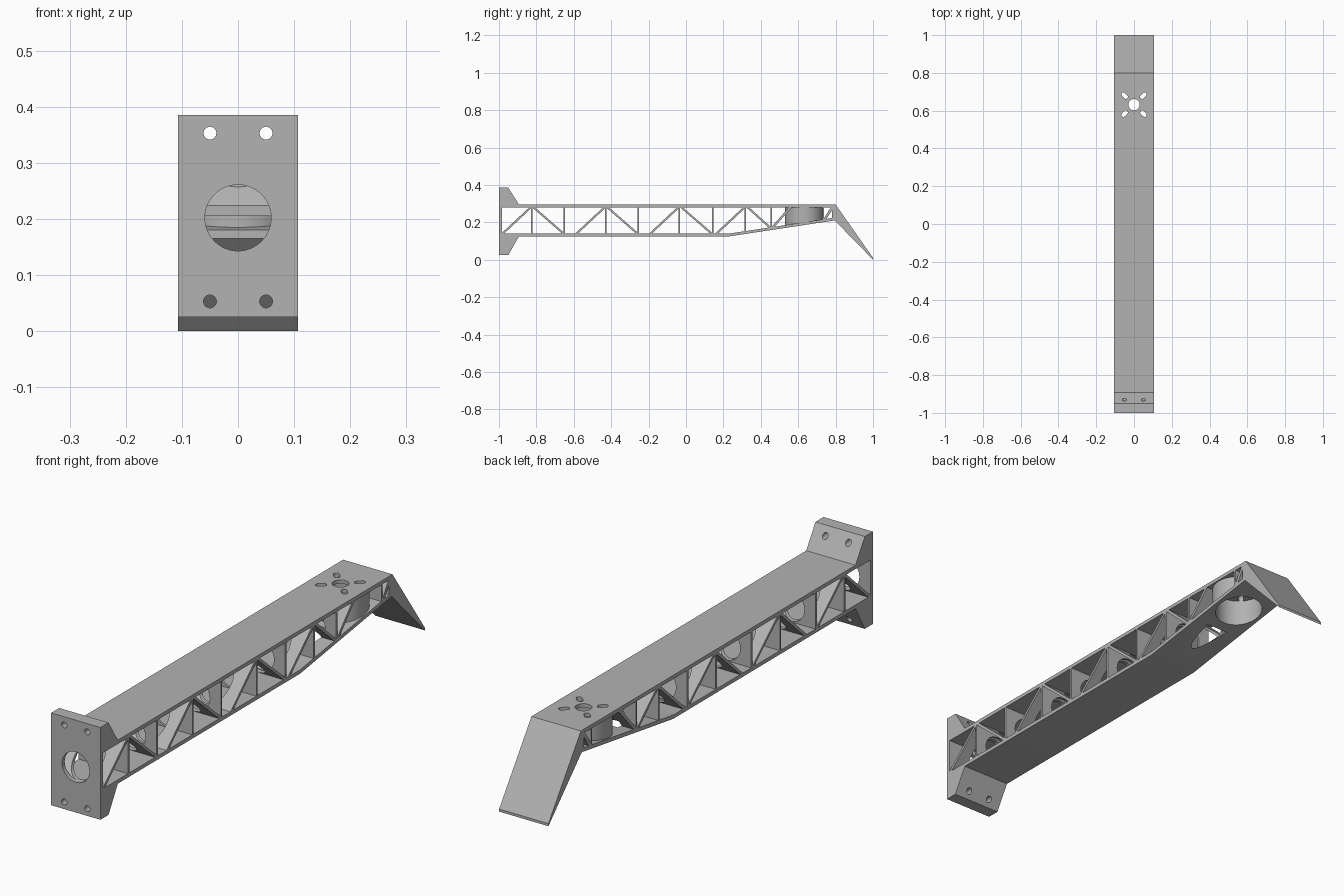
import bpy, bmesh, math
from mathutils import Matrix, Vector

cube = bpy.data.objects.get("Cube")
if cube:
    bpy.data.objects.remove(cube, do_unlink=True)

grey = bpy.data.materials.new("plain grey")
grey.use_nodes = True
color = (0.45, 0.45, 0.45, 1)
grey.diffuse_color = color
grey.node_tree.nodes["Principled BSDF"].inputs["Base Color"].default_value = color

HALF = 0.1065        # half width of the arm
TOP, ROOF = 0.295, 0.28
MOTOR_Y, CABLE_Z = 0.632, 0.202


def floor(y):
    """Upper side of the bottom chord."""
    return 0.14 + max(0, y - 0.232) * 0.151


def make(name, bm):
    bmesh.ops.recalc_face_normals(bm, faces=bm.faces)
    mesh = bpy.data.meshes.new(name)
    bm.to_mesh(mesh)
    bm.free()
    obj = bpy.data.objects.new(name, mesh)
    bpy.context.collection.objects.link(obj)
    mesh.materials.append(grey)
    return obj


def prism(name, points, half=HALF):
    """Side profile of (y, z) points, extruded across the width."""
    bm = bmesh.new()
    face = bm.faces.new([bm.verts.new((-half, y, z)) for y, z in points])
    out = bmesh.ops.extrude_face_region(bm, geom=[face])["geom"]
    moved = [v for v in out if isinstance(v, bmesh.types.BMVert)]
    bmesh.ops.translate(bm, verts=moved, vec=(2 * half, 0, 0))
    return make(name, bm)


def rod(name, start, end, radius, sides=32):
    """Round bar between two points."""
    a, b = Vector(start), Vector(end)
    bm = bmesh.new()
    turn = (b - a).to_track_quat("Z", "Y").to_matrix().to_4x4()
    bmesh.ops.create_cone(bm, cap_ends=True, segments=sides, radius1=radius,
                          radius2=radius, depth=(b - a).length,
                          matrix=Matrix.Translation((a + b) / 2) @ turn)
    return make(name, bm)


def combine(target, tool, operation):
    tool.hide_render = True
    mod = target.modifiers.new("combine", "BOOLEAN")
    mod.object, mod.operation, mod.solver = tool, operation, "EXACT"
    bpy.context.view_layer.objects.active = target
    bpy.ops.object.modifier_apply(modifier=mod.name)
    bpy.data.objects.remove(tool, do_unlink=True)


# Outer silhouette: mounting flange, beam and angled foot
arm = prism("arm", [(-1, 0.025), (-0.95, 0.025), (-0.893, 0.125), (0.232, 0.125),
                    (0.795, 0.21), (1, 0), (1, 0.01), (0.8, TOP),
                    (-0.893, TOP), (-0.95, 0.385), (-1, 0.385)])

# Hollow the beam from side to side
combine(arm, prism("hollow", [(-0.984, 0.14), (0.232, 0.14), (0.78, floor(0.78)),
                              (0.78, ROOF), (-0.984, ROOF)], 0.2), "DIFFERENCE")

# Upright cross walls
T = 0.004
for y in (-0.826, -0.65, -0.43, -0.254, -0.035, 0.142, 0.318, 0.457, 0.735):
    low = floor(y) - 0.007
    combine(arm, prism("upright", [(y - T, low), (y + T, low),
                                   (y + T, ROOF + 0.007), (y - T, ROOF + 0.007)]), "UNION")

# Slanted cross walls, from floor position to roof position
for y0, y1 in ((-0.98, -0.83), (-0.655, -0.815), (-0.585, -0.435), (-0.26, -0.42),
               (-0.19, -0.04), (0.137, -0.025), (0.163, 0.313), (0.45, 0.328),
               (0.463, 0.56), (0.74, 0.785)):
    w = 0.008
    z = floor(y0)
    d = (y1 - y0) * 0.05
    combine(arm, prism("brace", [(y0 - w - d, z - 0.007), (y0 + w - d, z - 0.007),
                                 (y1 + w + d, ROOF + 0.007),
                                 (y1 - w + d, ROOF + 0.007)]), "UNION")

# Cable passage through the flange and the cross walls
combine(arm, rod("cable_passage", (0, -1.1, CABLE_Z), (0, 0.5, CABLE_Z), 0.059, 48),
        "DIFFERENCE")

# Motor housing, with its lower end following the sloped chord
housing = rod("motor_housing", (0, MOTOR_Y, 0.1), (0, MOTOR_Y, ROOF + 0.007), 0.102, 64)
for v in housing.data.vertices:
    if v.co.z < 0.2:
        v.co.z = floor(v.co.y) - 0.007
combine(arm, housing, "UNION")
combine(arm, rod("motor_pocket", (0, MOTOR_Y, 0.05), (0, MOTOR_Y, ROOF), 0.09, 64),
        "DIFFERENCE")

# Shaft hole and four radial screw slots in the roof
combine(arm, rod("shaft_hole", (0, MOTOR_Y, 0.25), (0, MOTOR_Y, 0.35), 0.03),
        "DIFFERENCE")
for sx in (-1, 1):
    for sy in (-1, 1):
        slot = rod("screw_slot", (0, 0, 0.25), (0, 0, 0.35), 0.011, 24)
        for v in slot.data.vertices:
            v.co.x += math.copysign(0.009, v.co.x)
        slot.data.transform(Matrix.Translation((sx * 0.05, MOTOR_Y + sy * 0.048, 0))
                            @ Matrix.Rotation(sx * sy * math.pi / 4, 4, "Z"))
        combine(arm, slot, "DIFFERENCE")

# Flange bolt holes
for x in (-0.05, 0.05):
    for z in (0.053, 0.353):
        combine(arm, rod("bolt_hole", (x, -1.1, z), (x, -0.85, z), 0.0115, 24),
                "DIFFERENCE")

# Smooth the round surfaces only
bpy.ops.object.select_all(action="DESELECT")
arm.select_set(True)
bpy.context.view_layer.objects.active = arm
bpy.ops.object.shade_smooth_by_angle(angle=math.radians(25))
